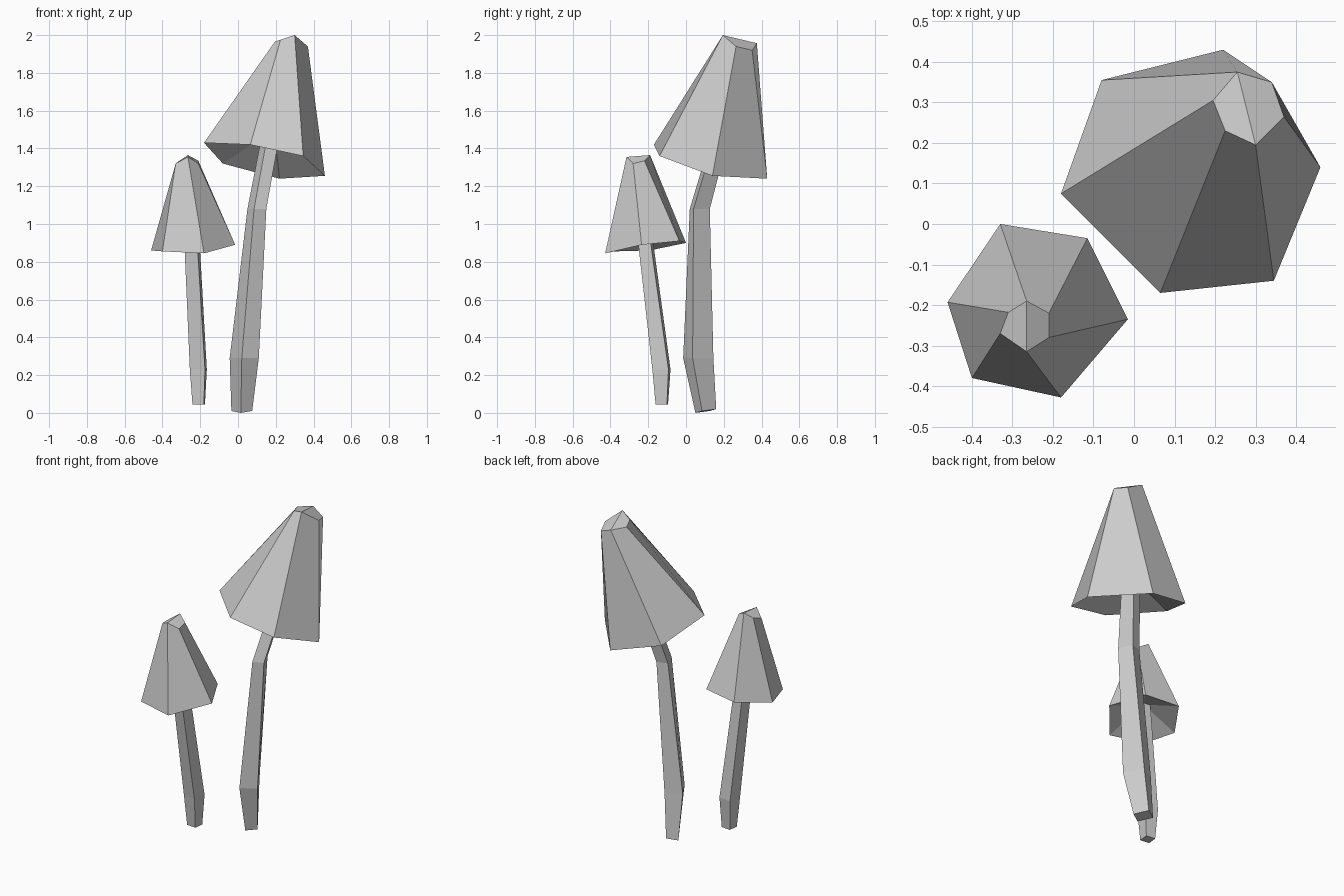
import bpy
import bmesh
from mathutils import Vector

cube = bpy.data.objects.get("Cube")
if cube:
    bpy.data.objects.remove(cube, do_unlink=True)

# One plain grey for everything
grey = bpy.data.materials.new("plain_grey")
grey.use_nodes = True
colour = (0.6, 0.6, 0.6, 1)
grey.diffuse_color = colour
grey.node_tree.nodes["Principled BSDF"].inputs["Base Color"].default_value = colour


def finish(name, bm):
    bmesh.ops.recalc_face_normals(bm, faces=bm.faces)
    mesh = bpy.data.meshes.new(name)
    bm.to_mesh(mesh)
    bm.free()
    mesh.materials.append(grey)
    bpy.context.collection.objects.link(bpy.data.objects.new(name, mesh))


def bridge(bm, low, high):
    n = len(low)
    for i in range(n):
        j = (i + 1) % n
        bm.faces.new((low[i], low[j], high[j], high[i]))


def make_cap(name, rim, crown, hollow):
    """Six-sided cap: sloping walls, folded crown, hollowed underside.
    The crown folds along the line from its first to its fourth point."""
    bm = bmesh.new()
    low = [bm.verts.new(p) for p in rim]
    high = [bm.verts.new(p) for p in crown]
    apex = bm.verts.new(hollow)
    bridge(bm, low, high)
    bm.faces.new(high[:4])
    bm.faces.new(high[3:] + high[:1])
    for i in range(6):
        bm.faces.new((low[i - 1], apex, low[i]))
    finish(name, bm)


def make_stem(name, sections):
    """Four-sided stem; each section is a centre and two half diagonals."""
    bm = bmesh.new()
    rings = []
    for centre, u, v in sections:
        c, u, v = Vector(centre), Vector(u), Vector(v)
        rings.append([bm.verts.new(p) for p in (c + u, c + v, c - u, c - v)])
    for low, high in zip(rings, rings[1:]):
        bridge(bm, low, high)
    bm.faces.new(rings[0])
    bm.faces.new(rings[-1])
    finish(name, bm)


# Large mushroom
make_cap(
    "large_cap",
    [(0.345, -0.14, 1.36), (0.46, 0.14, 1.255), (0.22, 0.43, 1.24),
     (-0.08, 0.355, 1.32), (-0.18, 0.075, 1.43), (0.065, -0.17, 1.42)],
    [(0.30, 0.195, 2.0), (0.37, 0.265, 1.94), (0.34, 0.35, 1.92),
     (0.255, 0.375, 1.957), (0.195, 0.305, 1.965), (0.225, 0.23, 1.975)],
    (0.19, 0.17, 1.5))
make_stem("large_stem", [
    ((0.02, 0.105, 0.01), (-0.005, -0.055, -0.01), (0.055, -0.02, 0)),
    ((0.033, 0.065, 0.29), (-0.013, -0.08, 0), (0.077, -0.03, 0)),
    ((0.1, 0.073, 1.08), (-0.015, -0.053, 0), (0.05, -0.033, 0)),
    ((0.175, 0.185, 1.48), (-0.017, -0.045, 0), (0.047, -0.025, 0))])

# Small mushroom
make_cap(
    "small_cap",
    [(-0.18, -0.428, 0.845), (-0.015, -0.235, 0.89), (-0.115, -0.035, 0.91),
     (-0.33, 0, 0.90), (-0.46, -0.193, 0.86), (-0.40, -0.38, 0.855)],
    [(-0.265, -0.315, 1.355), (-0.21, -0.28, 1.32), (-0.21, -0.22, 1.335),
     (-0.265, -0.19, 1.365), (-0.31, -0.218, 1.335), (-0.33, -0.27, 1.32)],
    (-0.255, -0.22, 0.98))
make_stem("small_stem", [
    ((-0.208, -0.128, 0.045), (0.027, -0.033, 0), (0.033, 0.027, 0)),
    ((-0.21, -0.13, 0.23), (0.035, -0.048, 0), (0.045, 0.037, 0)),
    ((-0.247, -0.222, 0.97), (0.027, -0.039, 0), (0.04, 0.025, 0))])
